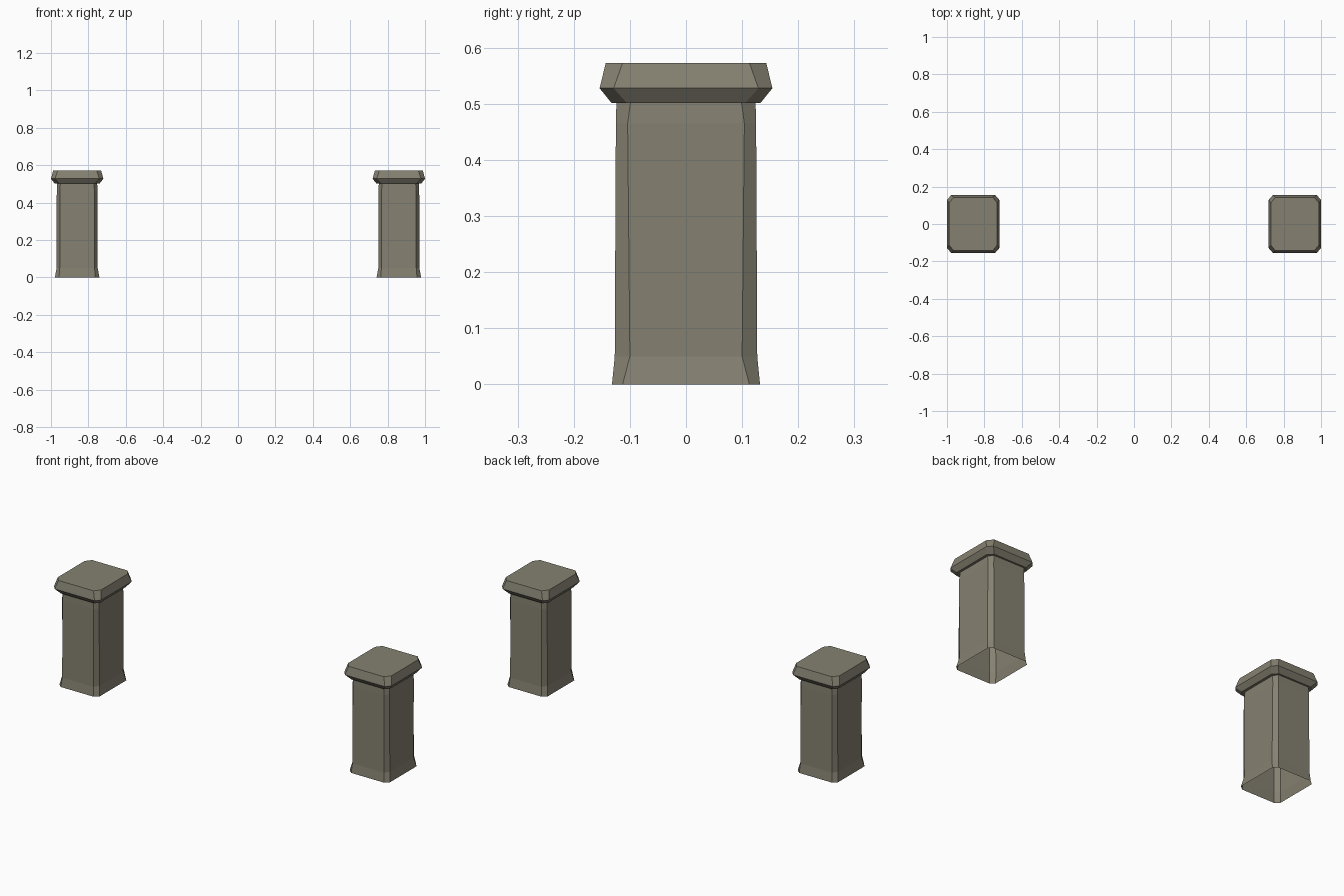
import bpy, bmesh

cube = bpy.data.objects.get("Cube")
if cube:
    bpy.data.objects.remove(cube, do_unlink=True)

# Weathered stone colour
COLOUR = (0.235, 0.22, 0.165, 1)
stone = bpy.data.materials.new("grey_brown_stone")
stone.use_nodes = True
stone.diffuse_color = COLOUR
stone.node_tree.nodes["Principled BSDF"].inputs["Base Color"].default_value = COLOUR


def ring(bm, z, hx, hy, cx, cy):
    """Rectangle with its corners cut off, at height z."""
    pts = []
    for sx, sy in ((1, 1), (-1, 1), (-1, -1), (1, -1)):
        pair = [(sx * hx, sy * (hy - cy), z), (sx * (hx - cx), sy * hy, z)]
        pts += pair if sx * sy > 0 else pair[::-1]
    return [bm.verts.new(p) for p in pts]


def loft(name, x, profile, close_top):
    """Stack of chamfered rings joined by flat faces."""
    bm = bmesh.new()
    rings = [ring(bm, *row) for row in profile]
    for low, high in zip(rings, rings[1:]):
        for i in range(8):
            j = (i + 1) % 8
            bm.faces.new((low[i], low[j], high[j], high[i]))
    if close_top:
        bm.faces.new(rings[-1])
    mesh = bpy.data.meshes.new(name)
    bm.to_mesh(mesh)
    bm.free()
    mesh.materials.append(stone)
    obj = bpy.data.objects.new(name, mesh)
    obj.location.x = x
    bpy.context.collection.objects.link(obj)


# Rows: height, half width, half depth, corner cut in x, corner cut in y
SHAFT = [
    (0, 0.119, 0.132, 0.022, 0.019),
    (0.05, 0.110, 0.127, 0.017, 0.027),
    (0.465, 0.109, 0.125, 0.017, 0.021),
    (0.502, 0.107, 0.124, 0.017, 0.025),
]
CAP = [
    SHAFT[-1],
    (0.502, 0.120, 0.133, 0.024, 0.027),
    (0.528, 0.140, 0.154, 0.022, 0.025),
    (0.573, 0.128, 0.143, 0.024, 0.030),
]

# Matching pair of posts, hollow and open underneath
for side, x in (("left", 0.86), ("right", -0.86)):
    loft(side + "_post_shaft", x, SHAFT, False)
    loft(side + "_post_cap", x, CAP, True)
